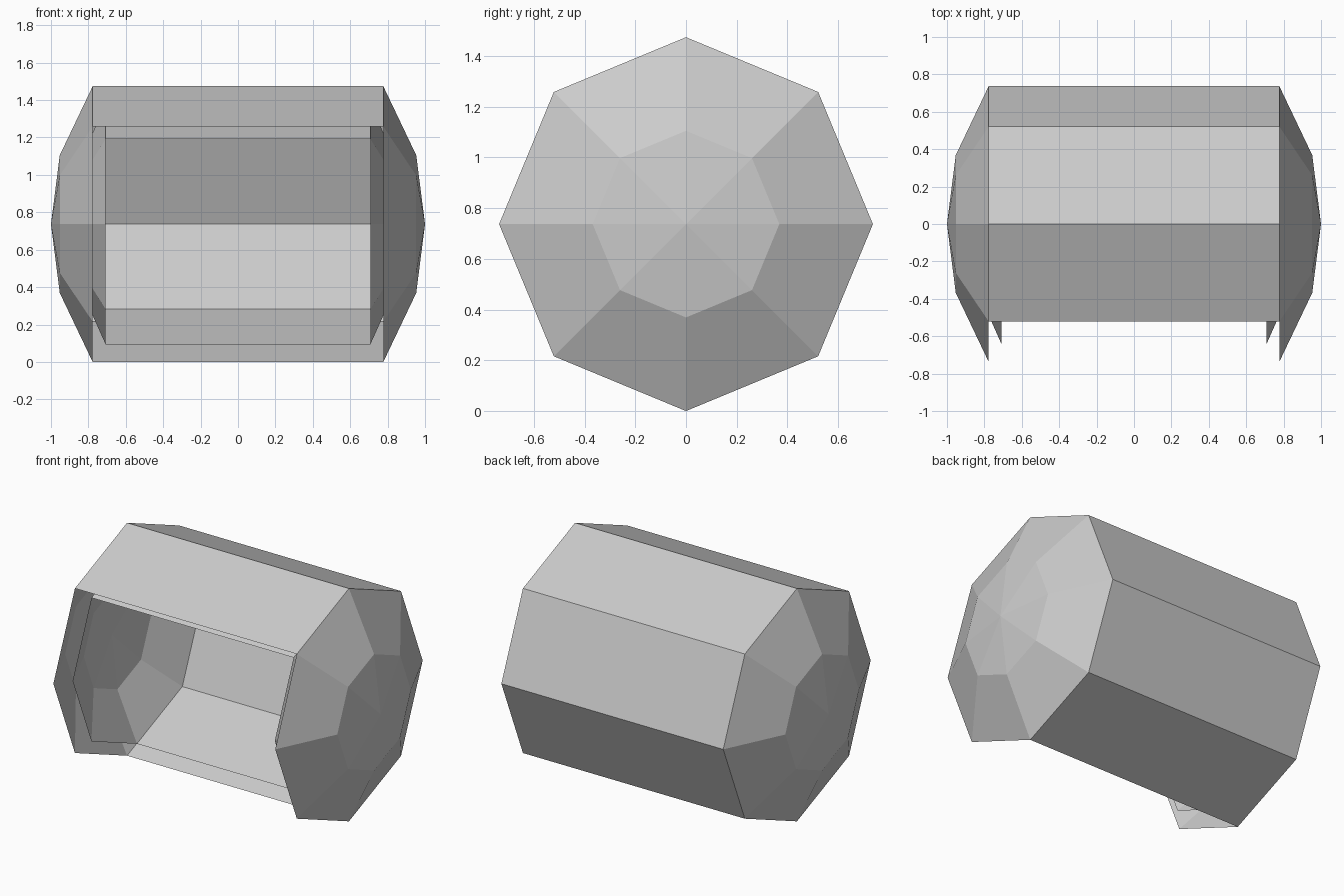
import bpy
import bmesh
from math import sin, cos, pi

if "Cube" in bpy.data.objects:
    bpy.data.objects.remove(bpy.data.objects["Cube"])

SIDES = 8
CENTER_Z = 0.737
OPEN_SIDES = {1, 2, 3}   # missing wall panels: two at the front, one under the front


def capsule_shell(name, profile, inward=False):
    """Lathe half profile (x, radius) ... tip, mirrored in x, leaving the wall open."""
    half_rings, tip_x = profile[:-1], profile[-1][0]
    stations = [(-x, r) for x, r in reversed(half_rings)] + half_rings
    wall = len(half_rings) - 1           # band between the two inmost rings
    bm = bmesh.new()
    rings = [[bm.verts.new((x, -r * sin(2 * pi * k / SIDES),
                            CENTER_Z + r * cos(2 * pi * k / SIDES)))
              for k in range(SIDES)] for x, r in stations]
    tips = [bm.verts.new((s * tip_x, 0, CENTER_Z)) for s in (-1, 1)]
    for k in range(SIDES):
        n = (k + 1) % SIDES
        for b in range(len(rings) - 1):
            if b == wall and k in OPEN_SIDES:
                continue
            p, q = rings[b], rings[b + 1]
            bm.faces.new((p[k], q[k], q[n], p[n]))
        bm.faces.new((tips[0], rings[0][k], rings[0][n]))
        bm.faces.new((tips[1], rings[-1][n], rings[-1][k]))
    # Orient outward from the capsule centre, or inward for the lining
    bm.normal_update()
    for f in bm.faces:
        c = f.calc_center_median()
        c.z -= CENTER_Z
        if (f.normal.dot(c) < 0) != inward:
            f.normal_flip()
    mesh = bpy.data.meshes.new(name)
    bm.to_mesh(mesh)
    bm.free()
    obj = bpy.data.objects.new(name, mesh)
    bpy.context.collection.objects.link(obj)
    return obj


# Outer casing with faceted domed ends
capsule_shell("outer_casing", [(0.777, 0.737), (0.953, 0.368), (1.0, 0)])

# Inner lining, not joined to the casing at the opening
capsule_shell("inner_lining", [(0.708, 0.643), (0.845, 0.335), (0.884, 0)], inward=True)
